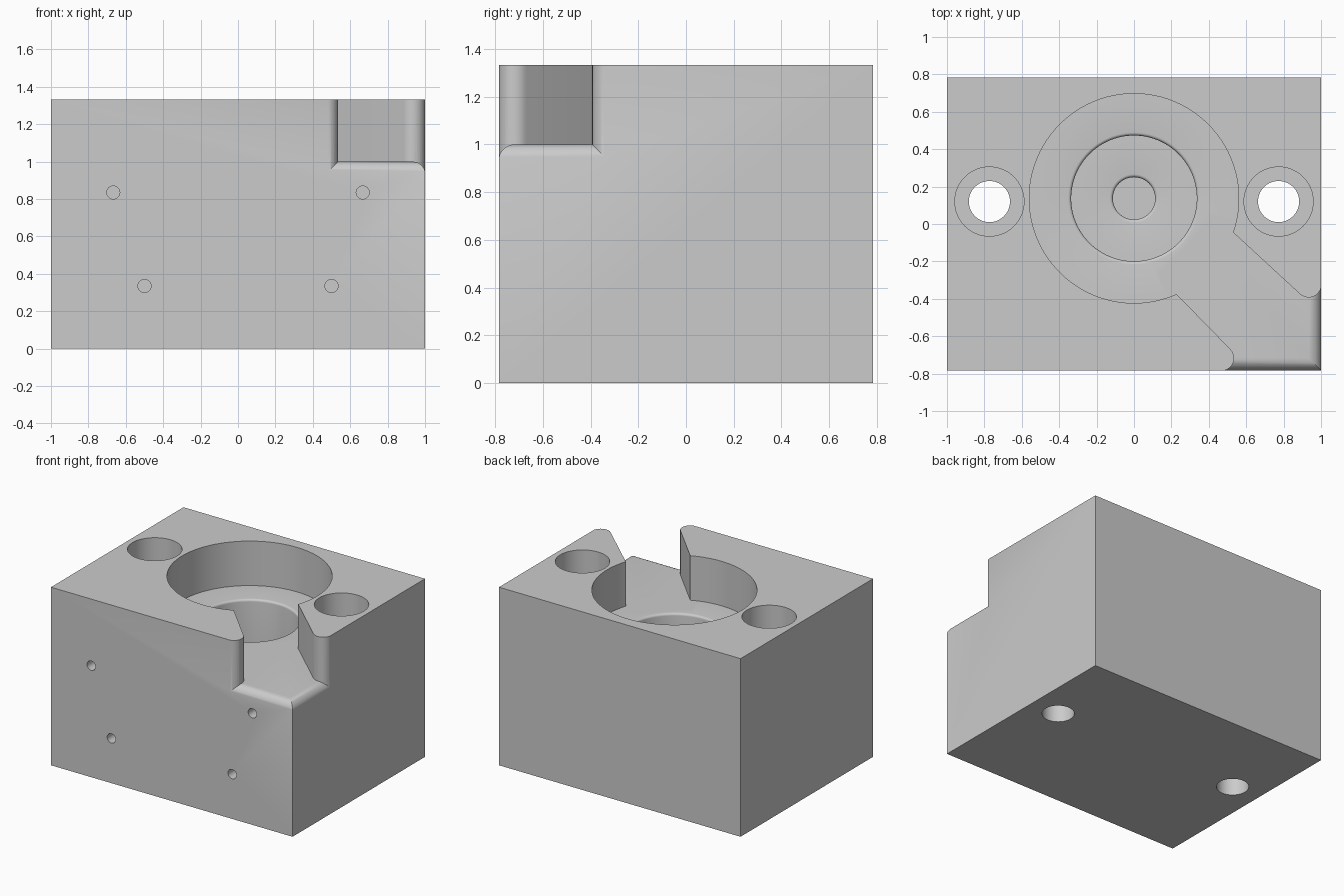
import bpy, bmesh, math
from mathutils import Matrix

if "Cube" in bpy.data.objects:
    bpy.data.objects.remove(bpy.data.objects["Cube"])

W, D, H = 1.0, 0.783, 1.333      # half width, half depth, height
FLOOR = 1.0                      # level of pocket and channel floor
R = 0.068                        # rounding of the channel mouth


def make_object(name, bm):
    bmesh.ops.recalc_face_normals(bm, faces=bm.faces)
    mesh = bpy.data.meshes.new(name)
    bm.to_mesh(mesh)
    bm.free()
    obj = bpy.data.objects.new(name, mesh)
    bpy.context.collection.objects.link(obj)
    return obj


def box(name, x0, x1, y0, y1, z0, z1, rounded=None):
    bm = bmesh.new()
    bmesh.ops.create_cube(bm, size=1)
    bmesh.ops.scale(bm, vec=(x1 - x0, y1 - y0, z1 - z0), verts=bm.verts)
    bmesh.ops.translate(bm, vec=((x0 + x1) / 2, (y0 + y1) / 2, (z0 + z1) / 2), verts=bm.verts)
    if rounded:
        edges = [e for e in bm.edges if all(v.co.z > z1 - 1e-4 for v in e.verts)
                 and (all(v.co.x > x1 - 1e-4 for v in e.verts)
                      or all(v.co.y < y0 + 1e-4 for v in e.verts))]
        bmesh.ops.bevel(bm, geom=edges, offset=rounded, segments=8, profile=0.5, affect='EDGES')
    return make_object(name, bm)


def prism(name, points, z0, z1):
    bm = bmesh.new()
    face = bm.faces.new([bm.verts.new((x, y, z0)) for x, y in points])
    out = bmesh.ops.extrude_face_region(bm, geom=[face])
    bmesh.ops.translate(bm, vec=(0, 0, z1 - z0),
                        verts=[g for g in out['geom'] if isinstance(g, bmesh.types.BMVert)])
    return make_object(name, bm)


def lathe(name, profile, matrix, n=64):
    """Solid of revolution; the profile starts and ends on the axis."""
    bm = bmesh.new()
    rings = []
    for r, z in profile:
        count = 1 if r == 0 else n
        rings.append([bm.verts.new((r * math.cos(2 * math.pi * i / n),
                                    r * math.sin(2 * math.pi * i / n), z)) for i in range(count)])
    for a, b in zip(rings, rings[1:]):
        for i in range(n):
            j = (i + 1) % n
            if len(a) == 1:
                bm.faces.new((a[0], b[i], b[j]))
            elif len(b) == 1:
                bm.faces.new((a[i], a[j], b[0]))
            else:
                bm.faces.new((a[i], a[j], b[j], b[i]))
    bm.transform(matrix)
    return make_object(name, bm)


def arc(cx, cy, r, a0, a1, n=10):
    return [(cx + r * math.cos(math.radians(a0 + (a1 - a0) * i / n)),
             cy + r * math.sin(math.radians(a0 + (a1 - a0) * i / n))) for i in range(n + 1)]


def cut(target, cutter):
    mod = target.modifiers.new("cut", 'BOOLEAN')
    mod.operation, mod.solver, mod.object = 'DIFFERENCE', 'EXACT', cutter
    bpy.context.view_layer.objects.active = target
    bpy.ops.object.modifier_apply(modifier=mod.name)
    bpy.data.objects.remove(cutter)


block = box("block", -W, W, -D, D, 0, H)

# Diagonal channel with rounded mouth, floor rolled over the outer faces
e = 0.002
lower_tip = arc(0.467, -D - e + R, R, 45, -90)
upper_tip = arc(W + e - R, -0.325, R, 0, -132.5)
outline = [(0.13, -0.275)] + lower_tip + [(0.467, -1.1), (1.3, -1.1), (1.3, -0.325)] \
    + upper_tip + [(0.43, 0.047)]
channel = prism("channel_cutter", outline, 0.85, 1.5)
cut(channel, box("channel_floor", -0.5, W + e, -D - e, 0.6, 0.5, FLOOR, rounded=R))
cut(block, channel)

# Stepped central pocket with softened inner rims
f, bore, hole, ledge = 0.017, 0.336, 0.113, 0.5
profile = [(0, 1.5), (0.56, 1.5), (0.56, FLOOR)]
profile += arc(bore + f, FLOOR - f, f, 90, 180, 5)
profile += [(bore, ledge)]
profile += arc(hole + f, ledge - f, f, 90, 180, 5)
profile += [(hole, 0.25), (0, 0.25)]
cut(block, lathe("pocket_cutter", profile, Matrix.Translation((0, 0.137, 0)), 96))

# Counterbored through holes on both sides
for side in (-1, 1):
    steps = [(0, 1.5), (0.185, 1.5), (0.185, 1.1), (0.11, 1.1), (0.11, -0.2), (0, -0.2)]
    cut(block, lathe("bolt_cutter", steps, Matrix.Translation((side * 0.773, 0.12, 0))))

# Small blind holes in the front face
for x, z in ((0.667, 0.835), (0.5, 0.335)):
    for side in (-1, 1):
        pin = [(0, 0.2), (0.035, 0.2), (0.035, -0.2), (0, -0.2)]
        place = Matrix.Translation((side * x, -D, z)) @ Matrix.Rotation(math.pi / 2, 4, 'X')
        cut(block, lathe("pin_cutter", pin, place, 32))

# Colour and shading
grey = bpy.data.materials.new("plain grey")
grey.diffuse_color = (0.6, 0.6, 0.6, 1)
grey.use_nodes = True
grey.node_tree.nodes["Principled BSDF"].inputs["Base Color"].default_value = grey.diffuse_color
block.data.materials.clear()
block.data.materials.append(grey)
for p in block.data.polygons:
    p.material_index = 0
bpy.ops.object.select_all(action='DESELECT')
block.select_set(True)
bpy.context.view_layer.objects.active = block
bpy.ops.object.shade_smooth_by_angle(angle=math.radians(30))
